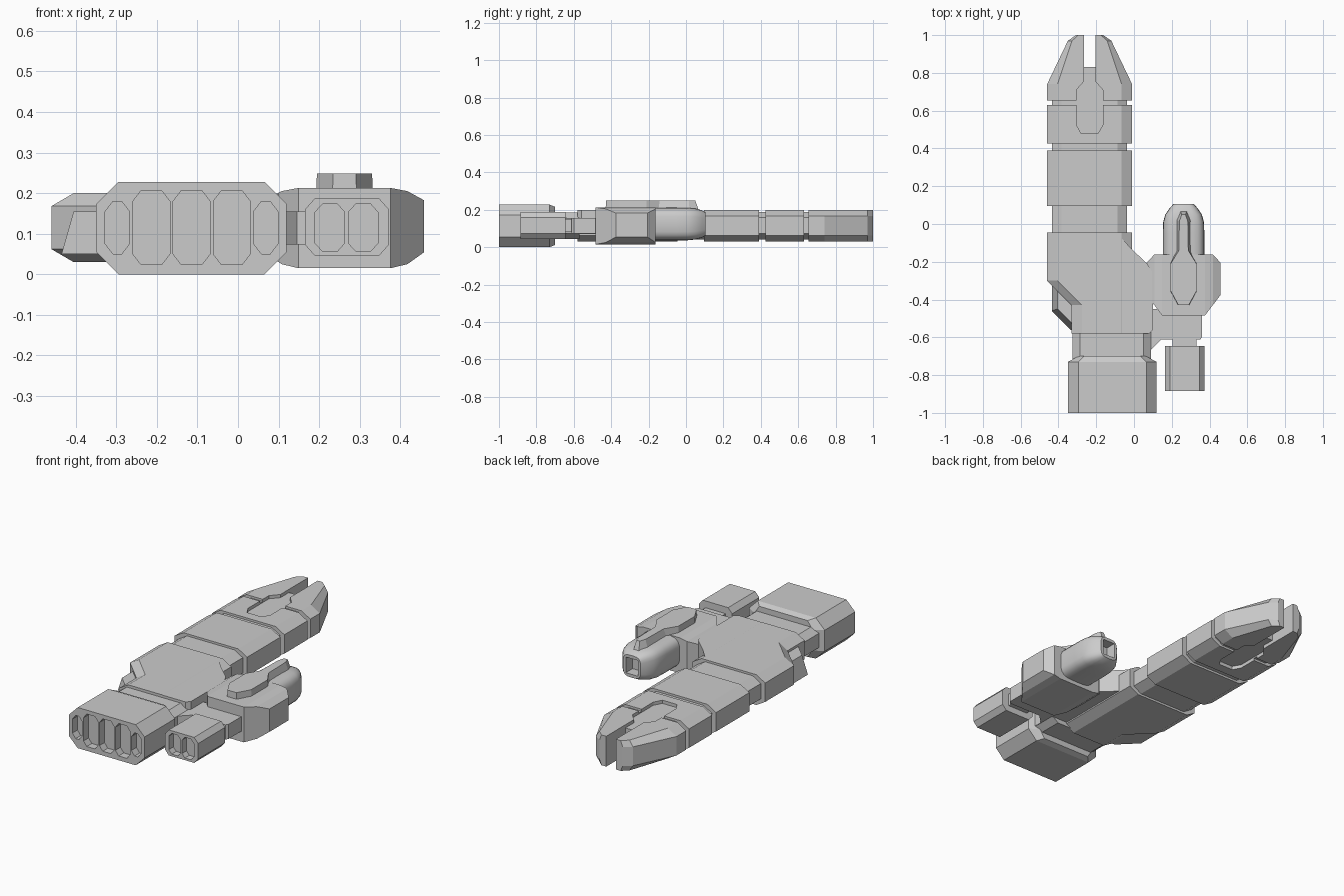
import bpy, bmesh, math

if "Cube" in bpy.data.objects:
    bpy.data.objects.remove(bpy.data.objects["Cube"])


def skin(name, rings):
    """Closed solid through a series of equal-sized rings, capped at both ends."""
    bm = bmesh.new()
    vs = [[bm.verts.new(p) for p in r] for r in rings]
    n = len(rings[0])
    for a, b in zip(vs, vs[1:]):
        for i in range(n):
            bm.faces.new((a[i], a[(i + 1) % n], b[(i + 1) % n], b[i]))
    bm.faces.new(vs[0][::-1])
    bm.faces.new(vs[-1])
    bmesh.ops.recalc_face_normals(bm, faces=bm.faces)
    me = bpy.data.meshes.new(name)
    bm.to_mesh(me)
    bm.free()
    ob = bpy.data.objects.new(name, me)
    bpy.context.collection.objects.link(ob)
    return ob


def octagon(y, x0, x1, z0, z1, cx, cz):
    return [(x0 + cx, y, z0), (x1 - cx, y, z0), (x1, y, z0 + cz), (x1, y, z1 - cz),
            (x1 - cx, y, z1), (x0 + cx, y, z1), (x0, y, z1 - cz), (x0, y, z0 + cz)]


def loft(name, *sections):
    return skin(name, [octagon(*s) for s in sections])


def prism(name, plan, z0, z1, top=None):
    return skin(name, [[(x, y, z0) for x, y in plan], [(x, y, z1) for x, y in top or plan]])


def boolean(ob, cutter, op='DIFFERENCE', keep=False):
    m = ob.modifiers.new(op, 'BOOLEAN')
    m.operation, m.object, m.solver = op, cutter, 'EXACT'
    bpy.context.view_layer.objects.active = ob
    bpy.ops.object.modifier_apply(modifier=m.name)
    if not keep:
        bpy.data.objects.remove(cutter)


def mirrored(half, cx):
    """Half plan given as offsets right of cx, mirrored to the left."""
    return [(cx + d, y) for d, y in half] + [(cx - d, y) for d, y in reversed(half)]


# Long hull: nose, two mid segments, rear section and the narrower spine
L, R, ZB, ZT = -0.46, -0.01, 0.03, 0.20
C = (L + R) / 2
nose = loft("hull_nose", (0.655, L, R, ZB, ZT, .055, .032), (0.74, L, R, ZB, ZT, .055, .032),
            (0.97, C - .115, C + .115, ZB, ZT, .022, .032), (1.0, C - .072, C + .072, ZB, ZT, .012, .032))
segment_a = loft("hull_segment_front", *[(y, L, R, ZB, ZT, .055, .032) for y in (.425, .63)])
loft("hull_segment_middle", *[(y, L, R, ZB, ZT, .055, .032) for y in (.095, .39)])
loft("hull_rear", (-.58, -.33, R, ZB, ZT, .055, .032), (-.43, -.33, R, ZB, ZT, .055, .032),
     (-.30, L, R, ZB, ZT, .055, .032), (-.045, L, R, ZB, ZT, .055, .032))
spine = loft("hull_spine", *[(y, L + .027, R - .027, .042, .188, .05, .03) for y in (-.1, .70)])

# Recessed tongue in the nose and the open slot ahead of it
tongue = [(.045, .48), (.07, .525), (.07, .71), (.03, .755)]
cutter = prism("slot_cutter", mirrored(tongue + [(.03, 1.1)], C), -.1, .4)
for ob in (nose, segment_a, spine):
    boolean(ob, cutter, keep=True)
bpy.data.objects.remove(cutter)
prism("nose_tongue", mirrored(tongue + [(.03, .83)], C), .05, .182)

# Side fin at the rear left and the shoulder toward the side pod
prism("rear_fin", [(-.435, -.30), (-.435, -.46), (-.335, -.56), (-.30, -.56), (-.30, -.30)], .05, .155,
      [(-.405, -.30), (-.405, -.45), (-.325, -.53), (-.30, -.56), (-.30, -.30)])
prism("pod_shoulder", [(-.07, -.07), (-.01, -.135), (.07, -.21), (.10, -.26), (.10, -.56),
                       (.08, -.58), (-.07, -.58)], .07, .199)

# Main engine with five recessed nozzles
loft("engine_neck", *[(y, -.325, .09, .045, .185, .04, .03) for y in (-.72, -.57)])
engine = loft("main_engine", (-1, -.35, .12, 0, .228, .055, .055), (-.73, -.35, .12, 0, .228, .055, .055),
              (-.70, -.295, .065, .012, .216, .03, .045))
for x0, x1, z0, z1 in [(-.328, -.267, .05, .18), (-.259, -.168, .024, .206), (-.16, -.069, .024, .206),
                       (-.061, .03, .024, .206), (.038, .099, .05, .18)]:
    boolean(engine, loft("nozzle_cutter", *[(y, x0, x1, z0, z1, .02, .026) for y in (-1.05, -.955)]))

# Small engine with two recessed nozzles
small = loft("small_engine", *[(y, .165, .372, .045, .188, .025, .028) for y in (-.885, -.645)])
for x0 in (.19, .272):
    boolean(small, loft("nozzle_cutter", *[(y, x0, x0 + .073, .057, .173, .018, .02) for y in (-.95, -.845)]))
prism("small_engine_link", [(.205, -.67), (.33, -.67), (.33, -.58), (.205, -.58)], .08, .15)
prism("pod_strut", [(.05, -.70), (.09, -.70), (.09, -.665), (.145, -.612), (.35, -.612), (.36, -.60),
                    (.36, -.45), (.05, -.45)], .073, .155)

# Side pod: domed cross-section trimmed by its plan outline
P = .2625
half = [(.113, .015), (.155, .025), (.197, .055), (.197, .182), (.155, .205), (.113, .213)]
section = mirrored(half, P)
pod = skin("side_pod", [[(x, y, z) for x, z in section] for y in (-.6, 0)])
plan = mirrored([(.113, -.485), (.196, -.375), (.196, -.205), (.155, -.162)], P)
boolean(pod, prism("pod_plan", plan, -.1, .4), 'INTERSECT')


# Rounded pod nose with a square opening
def oval(y, hx, hz, n=24):
    def p(v):
        return math.copysign(abs(v) ** .55, v)
    return [(P + hx * p(math.cos(2 * math.pi * i / n)), y, .124 + hz * p(math.sin(2 * math.pi * i / n)))
            for i in range(n)]


pod_nose = skin("pod_nose", [oval(*s) for s in [(-.22, .11, .088), (-.05, .11, .088), (.01, .108, .087),
                                                (.05, .097, .083), (.085, .073, .073), (.105, .055, .062)]])
boolean(pod_nose, prism("opening_cutter", [(.225, .045), (.30, .045), (.30, .2), (.225, .2)], .08, .168))
bpy.ops.object.select_all(action='DESELECT')
pod_nose.select_set(True)
bpy.context.view_layer.objects.active = pod_nose
bpy.ops.object.shade_smooth_by_angle(angle=math.radians(35))

# Raised crest on top of the pod
prism("pod_crest", mirrored([(.03, -.43), (.07, -.355), (.07, -.21), (.042, -.15), (.042, .02), (.018, .07)], P),
      .19, .249, mirrored([(.028, -.428), (.068, -.355), (.068, -.21), (.025, -.14), (.022, .015), (.01, .05)], P))
